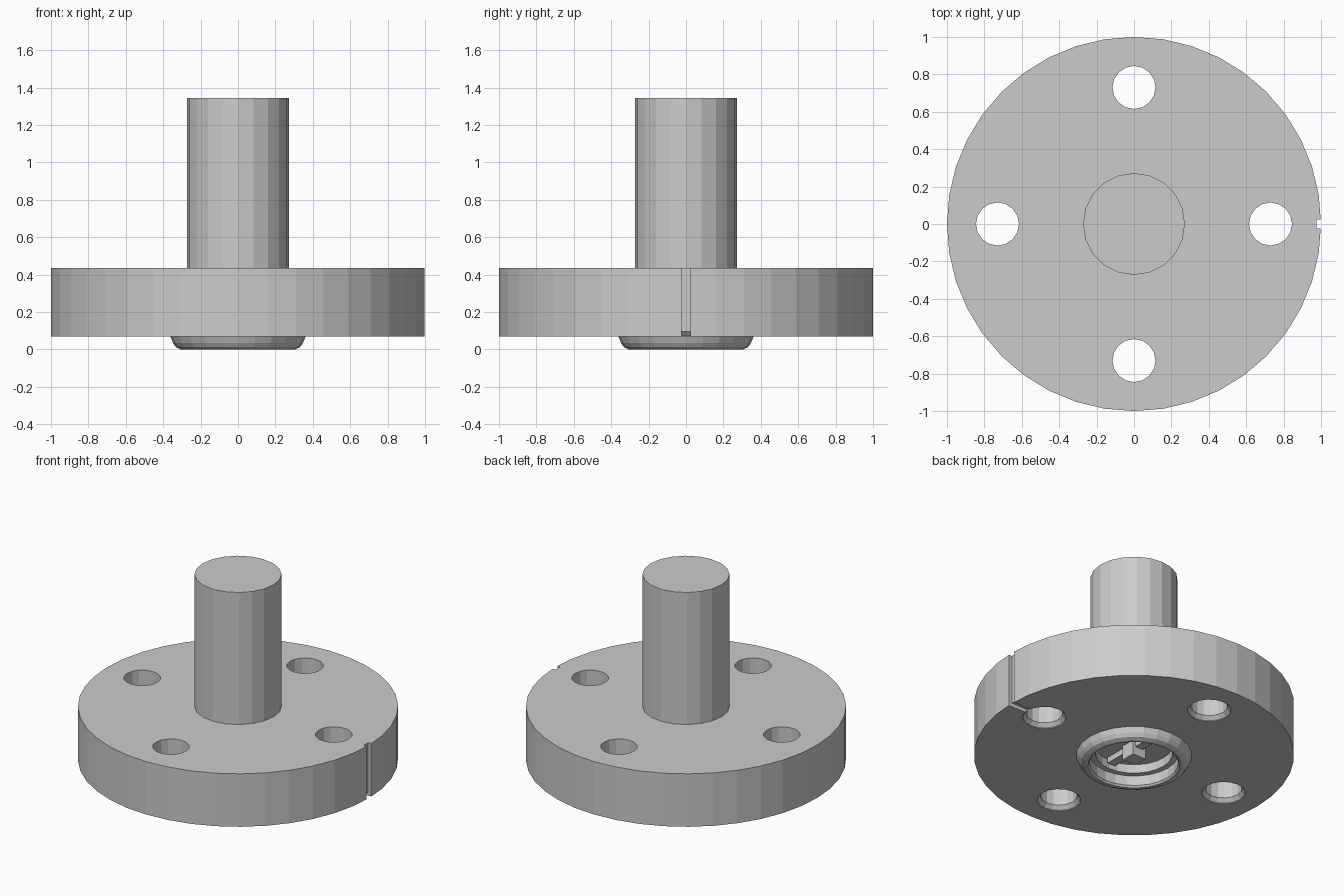
import bpy, bmesh, math
from mathutils import Matrix

old = bpy.data.objects.get("Cube")
if old:
    bpy.data.objects.remove(old)

steel = bpy.data.materials.new("plain grey")
steel.diffuse_color = (0.6, 0.6, 0.6, 1)
steel.use_nodes = True
steel.node_tree.nodes["Principled BSDF"].inputs["Base Color"].default_value = (0.6, 0.6, 0.6, 1)


def finish(name, bm):
    bmesh.ops.remove_doubles(bm, verts=bm.verts, dist=1e-5)
    bmesh.ops.recalc_face_normals(bm, faces=bm.faces)
    mesh = bpy.data.meshes.new(name)
    bm.to_mesh(mesh)
    bm.free()
    mesh.materials.append(steel)
    obj = bpy.data.objects.new(name, mesh)
    bpy.context.collection.objects.link(obj)
    return obj


def lathe(name, profile, sides, x=0, y=0):
    """Closed solid turned from (radius, z) points that start and end on the axis."""
    bm = bmesh.new()
    verts = [bm.verts.new((r, 0, z)) for r, z in profile]
    edges = [bm.edges.new(pair) for pair in zip(verts, verts[1:])]
    bmesh.ops.spin(bm, geom=verts + edges, cent=(0, 0, 0), axis=(0, 0, 1),
                   angle=math.tau, steps=sides, use_merge=True)
    bmesh.ops.translate(bm, verts=bm.verts, vec=(x, y, 0))
    return finish(name, bm)


def cylinder(name, radius, bottom, top, sides):
    return lathe(name, [(0, bottom), (radius, bottom), (radius, top), (0, top)], sides)


def box(name, size, centre):
    bm = bmesh.new()
    bmesh.ops.create_cube(bm, matrix=Matrix.Translation(centre) @ Matrix.Diagonal((*size, 1)))
    return finish(name, bm)


def cut(target, cutter):
    cutter.hide_render = True
    cutter.hide_set(True)
    mod = target.modifiers.new("cut", "BOOLEAN")
    mod.operation = "DIFFERENCE"
    mod.solver = "EXACT"
    mod.object = cutter
    bpy.context.view_layer.objects.active = target
    bpy.ops.object.modifier_apply(modifier=mod.name)
    bpy.data.objects.remove(cutter)


BASE, TOP = 0.07, 0.435

# Main disc and shaft
flange = cylinder("flange", 1.0, BASE, TOP, 40)
cylinder("shaft", 0.272, TOP - 0.02, 1.345, 20)

# Four bolt holes, countersunk underneath
for i in range(4):
    a = i * math.pi / 2
    cut(flange, lathe("hole_cutter", [(0, 0), (0.137, 0), (0.137, BASE + 0.005),
                                      (0.115, BASE + 0.03), (0.115, 0.6), (0, 0.6)],
                      16, 0.73 * math.cos(a), 0.73 * math.sin(a)))

# Index notch on the rim and the groove leading in to the bolt hole
cut(flange, box("notch_cutter", (0.1, 0.05, 1), (1.025, 0, 0.3)))
cut(flange, box("groove_cutter", (0.3, 0.05, 0.1), (0.95, 0, 0.045)))

# Clearance for the hollow boss
cut(flange, cylinder("boss_clearance", 0.3, -0.1, 0.16, 24))

# Rounded boss with a stepped socket
lathe("boss", [(0, 0.14), (0.24, 0.14), (0.24, 0.08), (0.277, 0.08), (0.277, 0.012),
               (0.288, 0), (0.305, 0), (0.332, 0.012), (0.348, 0.035), (0.362, BASE),
               (0.362, BASE + 0.005), (0.3, BASE + 0.005), (0.3, 0.16), (0, 0.16)], 24)

# Small drive key inside the socket
box("socket_key", (0.1, 0.1, 0.11), (0, 0, 0.095))
box("socket_key_bar", (0.06, 0.44, 0.05), (0, 0, 0.125))
